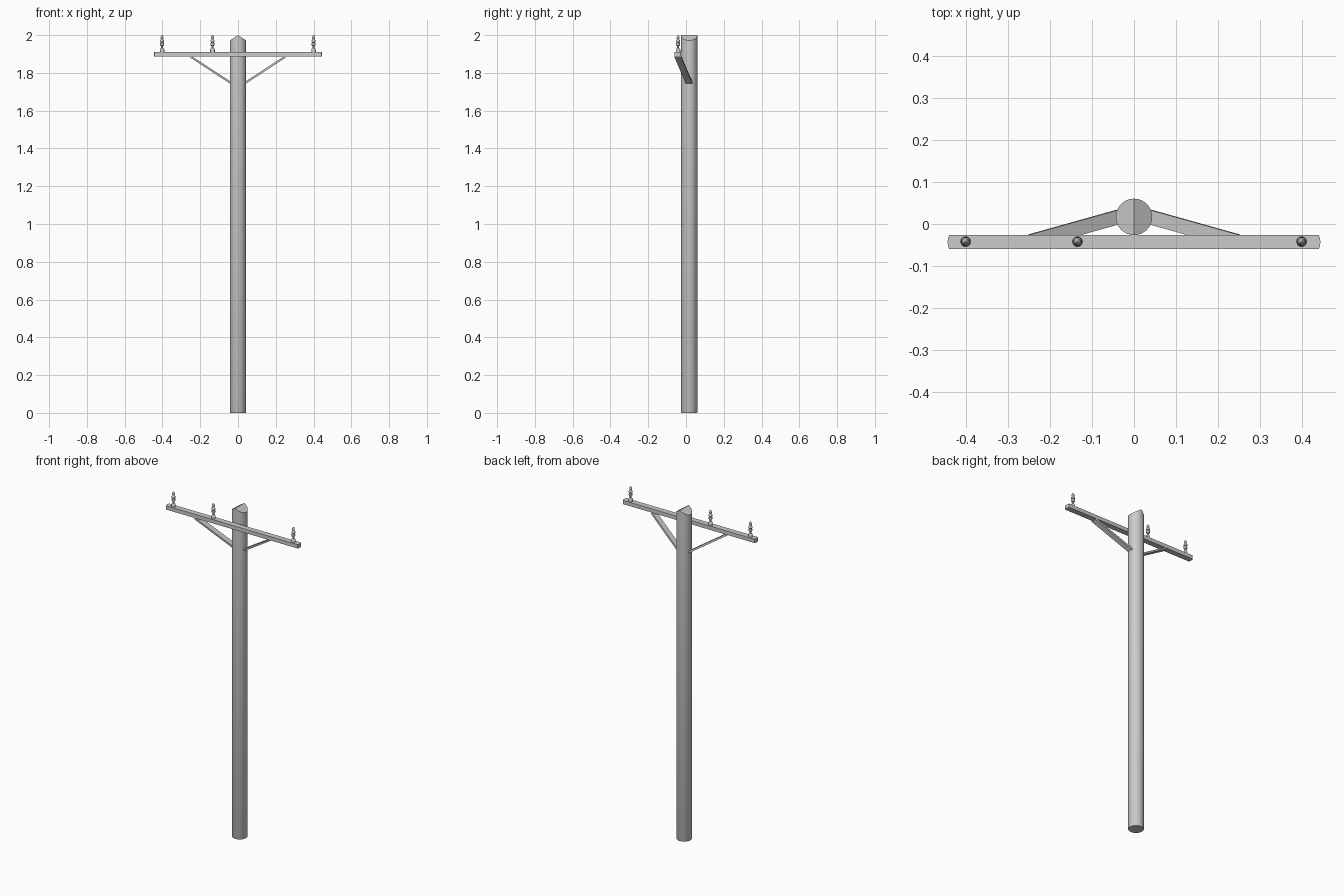
import bpy, bmesh, math
from mathutils import Vector

if "Cube" in bpy.data.objects:
    bpy.data.objects.remove(bpy.data.objects["Cube"])

POLE_Y, ARM_Y = 0.017, -0.043


def finish(name, bm, angle=35):
    bmesh.ops.recalc_face_normals(bm, faces=bm.faces[:])
    me = bpy.data.meshes.new(name)
    bm.to_mesh(me)
    bm.free()
    ob = bpy.data.objects.new(name, me)
    bpy.context.collection.objects.link(ob)
    bpy.ops.object.select_all(action='DESELECT')
    ob.select_set(True)
    bpy.context.view_layer.objects.active = ob
    bpy.ops.object.shade_smooth_by_angle(angle=math.radians(angle))
    return ob


def prism(name, outline, offset):
    """Extrude a closed outline along an offset vector."""
    bm = bmesh.new()
    face = bm.faces.new([bm.verts.new(p) for p in outline])
    ext = bmesh.ops.extrude_face_region(bm, geom=[face])
    moved = [v for v in ext['geom'] if isinstance(v, bmesh.types.BMVert)]
    bmesh.ops.translate(bm, verts=moved, vec=offset)
    return finish(name, bm)


def lathe(name, profile, x, y, n=16):
    bm = bmesh.new()
    rings = [[bm.verts.new((x + r * math.cos(2 * math.pi * i / n),
                            y + r * math.sin(2 * math.pi * i / n), z))
              for i in range(n)] for r, z in profile]
    for a, b in zip(rings, rings[1:]):
        for i in range(n):
            j = (i + 1) % n
            bm.faces.new((a[i], a[j], b[j], b[i]))
    bm.faces.new(rings[0])
    bm.faces.new(rings[-1])
    return finish(name, bm)


# Round pole with a gabled top, ridge running front to back
bm = bmesh.new()
n, r = 32, 0.0435
rings = []
for rad, z in ((r - 0.002, 0), (r, 0.004), (r, None)):
    ring = []
    for i in range(n):
        a = 2 * math.pi * i / n
        x = rad * math.cos(a)
        h = z if z is not None else 2.0 - 0.65 * abs(x)
        ring.append(bm.verts.new((x, POLE_Y + rad * math.sin(a), h)))
    rings.append(ring)
for a, b in zip(rings, rings[1:]):
    for i in range(n):
        j = (i + 1) % n
        bm.faces.new((a[i], a[j], b[j], b[i]))
bm.faces.new(rings[0])
top, q = rings[2], n // 4
bm.faces.new(top[q:3 * q + 1])
bm.faces.new(top[3 * q:] + top[:q + 1])
finish("pole", bm, 30)

# Crossarm with slightly bowed ends
right = [(0.441, -0.017), (0.444, -0.009), (0.445, 0), (0.444, 0.009), (0.441, 0.017)]
outline = [(x, ARM_Y + y, 1.888) for x, y in right]
outline += [(-x, ARM_Y + y, 1.888) for x, y in reversed(right)]
prism("crossarm", outline, (0, 0, 0.023))

# Flat diagonal braces from the arm's underside back to the pole
for side, label in ((-1, "left"), (1, "right")):
    a = Vector((side * 0.247, -0.060, 1.890))
    b = Vector((side * 0.036, -0.001, 1.752))
    t = Vector((side * -0.006, 0, 0.009))
    prism(label + "_brace", [a, b, b - t, a - t], (0, 0.035, 0))

# Pin insulators: mounting foot, neck, ribbed body and cap
profile = [(0.012, 1.910), (0.012, 1.924), (0.009, 1.929), (0.005, 1.931),
           (0.005, 1.942), (0.009, 1.944), (0.011, 1.950), (0.010, 1.957),
           (0.007, 1.960), (0.0105, 1.964), (0.0105, 1.971), (0.007, 1.976),
           (0.005, 1.980), (0.0075, 1.984), (0.0075, 1.990), (0.004, 1.997),
           (0.002, 2.0)]
for i, x in enumerate((-0.402, -0.135, 0.40)):
    lathe("insulator_%d" % (i + 1), profile, x, ARM_Y + 0.001)
